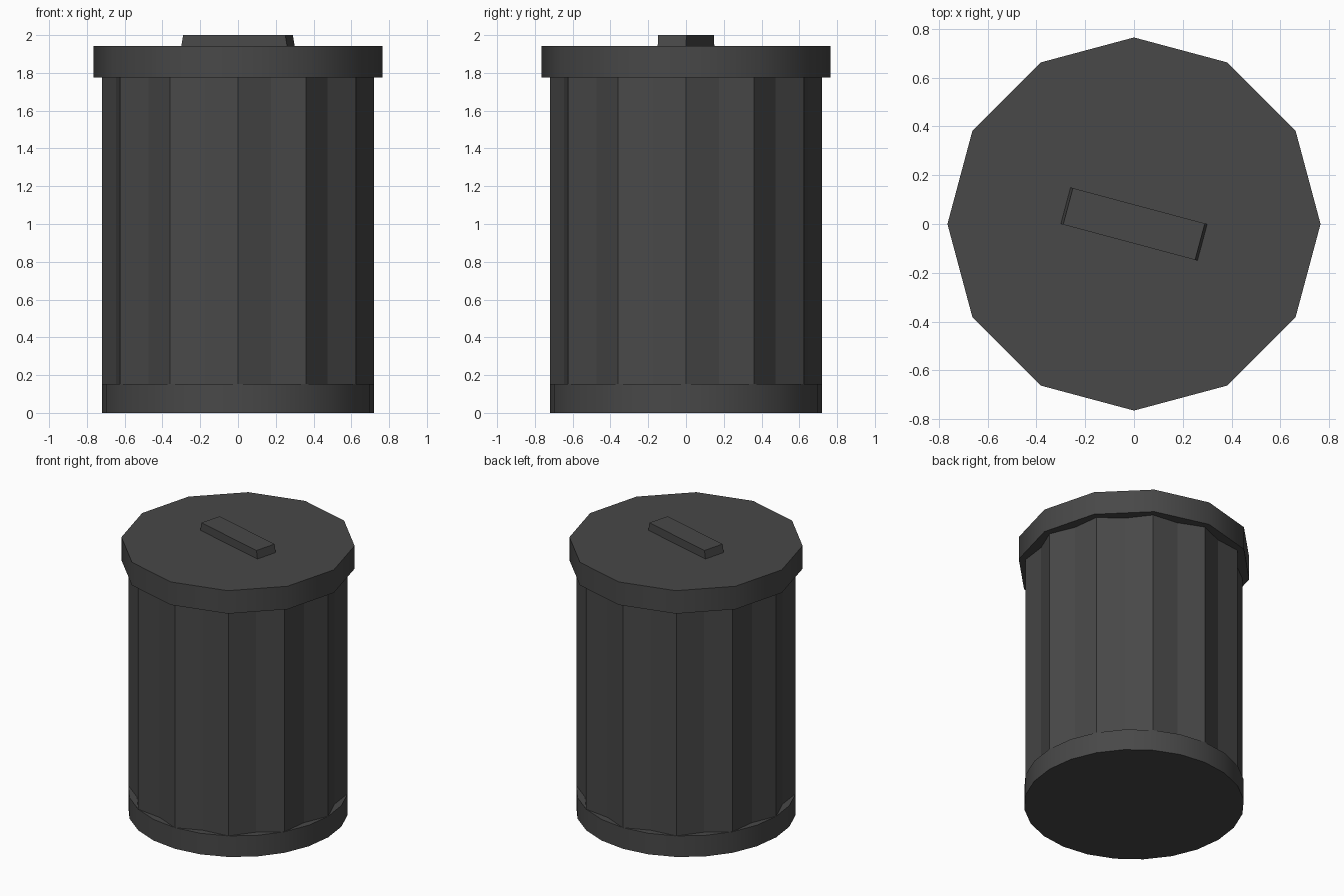
import bpy, bmesh, math

if "Cube" in bpy.data.objects:
    bpy.data.objects.remove(bpy.data.objects["Cube"])

metal = bpy.data.materials.new("dark grey metal")
metal.diffuse_color = (0.065, 0.065, 0.065, 1)
metal.use_nodes = True
metal.node_tree.nodes["Principled BSDF"].inputs["Base Color"].default_value = metal.diffuse_color


def finish(name, bm, smooth_angle=None):
    bmesh.ops.recalc_face_normals(bm, faces=bm.faces)
    mesh = bpy.data.meshes.new(name)
    bm.to_mesh(mesh)
    bm.free()
    mesh.materials.append(metal)
    obj = bpy.data.objects.new(name, mesh)
    bpy.context.collection.objects.link(obj)
    if smooth_angle:
        bpy.ops.object.select_all(action='DESELECT')
        obj.select_set(True)
        bpy.context.view_layer.objects.active = obj
        bpy.ops.object.shade_smooth_by_angle(angle=math.radians(smooth_angle))
    return obj


def prism(name, radii, sides, z0, z1, smooth_angle=None):
    """Closed upright prism; radii are repeated around the outline."""
    bm = bmesh.new()
    rings = []
    for z in (z0, z1):
        ring = []
        for i in range(sides):
            a = 2 * math.pi * i / sides
            r = radii[i % len(radii)]
            ring.append(bm.verts.new((r * math.cos(a), r * math.sin(a), z)))
        rings.append(ring)
    low, high = rings
    bm.faces.new(low[::-1])
    bm.faces.new(high)
    for i in range(sides):
        j = (i + 1) % sides
        bm.faces.new((low[i], low[j], high[j], high[i]))
    return finish(name, bm, smooth_angle)


# Round foot, fluted body with 12 ridges, 12-sided lid
prism("base_ring", [0.72], 24, 0.0, 0.152, 40)
prism("fluted_body", [0.72, 0.67], 24, 0.152, 1.776)
prism("lid", [0.765], 12, 1.776, 1.942, 40)

# Handle bar on the lid, ends slightly tapered, turned 15 degrees
bm = bmesh.new()
bmesh.ops.create_cube(bm, size=1)
for v in bm.verts:
    half = 0.28 if v.co.z > 0 else 0.29
    v.co.x = math.copysign(half, v.co.x)
    v.co.y *= 0.155
    v.co.z = 2.0 if v.co.z > 0 else 1.942
handle = finish("lid_handle", bm)
handle.rotation_euler.z = math.radians(-15)
